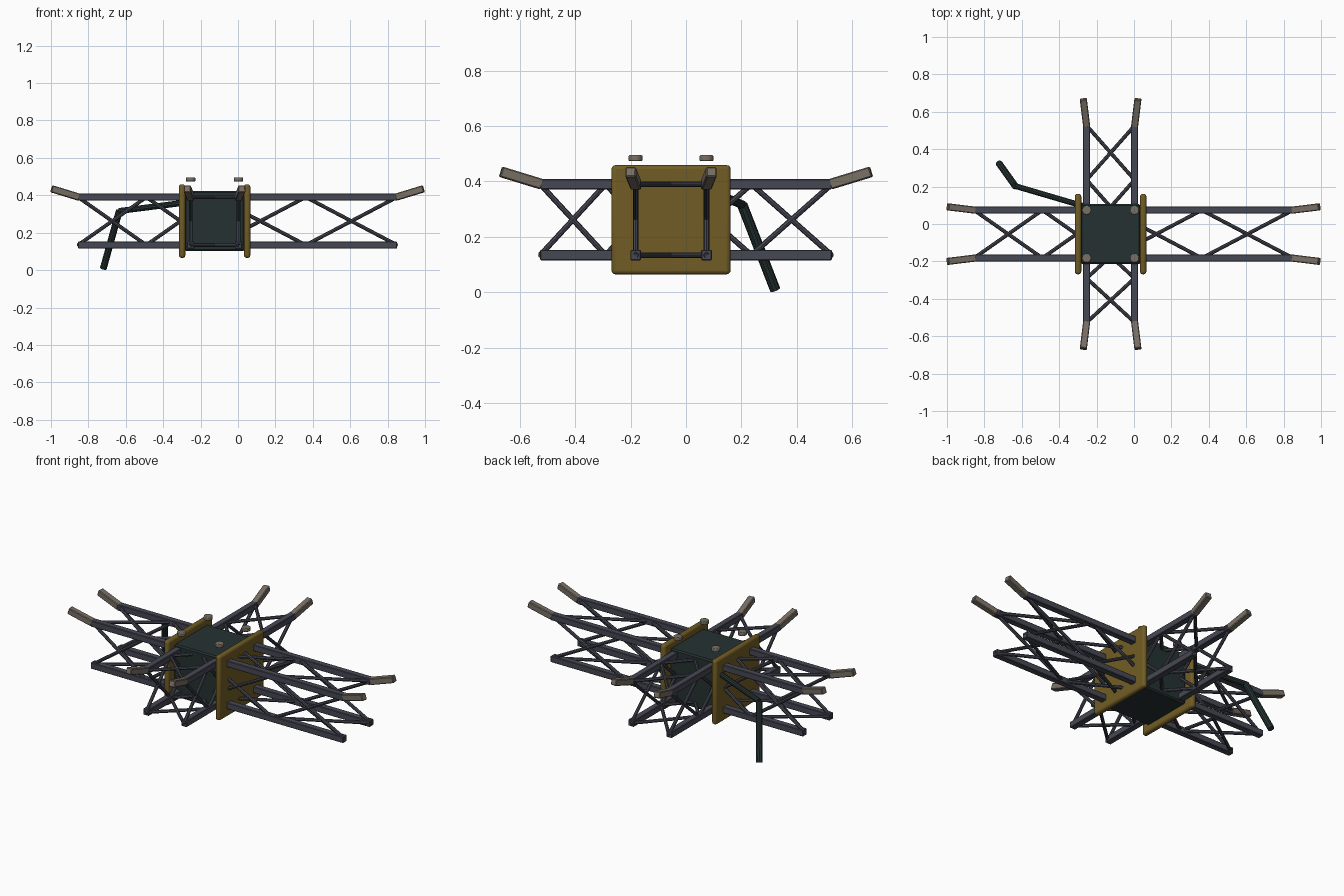
import bpy, bmesh, math
from mathutils import Vector, Matrix

if "Cube" in bpy.data.objects:
    bpy.data.objects.remove(bpy.data.objects["Cube"])

CX, CY, CZ = -0.125, -0.054, 0.262   # hub centre
H = 0.128                            # half spacing of the arm rails


def material(name, rgb):
    m = bpy.data.materials.new(name)
    m.diffuse_color = (*rgb, 1)
    m.use_nodes = True
    m.node_tree.nodes["Principled BSDF"].inputs["Base Color"].default_value = m.diffuse_color
    return m


STEEL = material("steel_grey", (0.062, 0.065, 0.088))
GOLD = material("dull_gold", (0.165, 0.108, 0.018))
DARK = material("dark_green", (0.018, 0.031, 0.031))
BROWN = material("warm_grey", (0.19, 0.16, 0.13))


def finish(bm, name, mat, bevel=0, segments=1, smooth=False):
    me = bpy.data.meshes.new(name)
    bmesh.ops.recalc_face_normals(bm, faces=bm.faces)
    bm.to_mesh(me)
    bm.free()
    me.materials.append(mat)
    ob = bpy.data.objects.new(name, me)
    bpy.context.collection.objects.link(ob)
    if bevel:
        mod = ob.modifiers.new("bevel", 'BEVEL')
        mod.width, mod.segments, mod.limit_method = bevel, segments, 'ANGLE'
    if smooth:
        bpy.context.view_layer.objects.active = ob
        ob.select_set(True)
        bpy.ops.object.shade_smooth_by_angle(angle=math.radians(35))
        ob.select_set(False)
    return ob


def box(bm, centre, size):
    bmesh.ops.create_cube(bm, size=1, matrix=Matrix.Translation(centre) @ Matrix.Diagonal((*size, 1)))


def bar(bm, a, b, width, sides=4):
    """Square bar or round rod from a to b."""
    a, b = Vector(a), Vector(b)
    d = b - a
    m = Matrix.Translation((a + b) / 2) @ d.to_track_quat('Z', 'Y').to_matrix().to_4x4()
    if sides == 4:
        bmesh.ops.create_cube(bm, size=1, matrix=m @ Matrix.Diagonal((width, width, d.length, 1)))
    else:
        bmesh.ops.create_cone(bm, cap_ends=True, segments=sides, radius1=width / 2,
                              radius2=width / 2, depth=d.length, matrix=m)


# Hub box and the two side plates
bm = bmesh.new()
box(bm, (CX, CY, CZ), (0.32, 0.32, 0.32))
finish(bm, "hub_box", DARK, 0.008)
for name, s in (("left_plate", -1), ("right_plate", 1)):
    bm = bmesh.new()
    box(bm, (CX + s * 0.174, CY, CZ), (0.034, 0.43, 0.394))
    finish(bm, name, GOLD, 0.014, 3, True)


def arm(name, axis, sign, length):
    """Truss arm: four rails, crossed braces in two bays, two raised tips."""
    def pt(along, side, up):
        if axis == 'x':
            return Vector((CX + sign * along, CY + side, CZ + up))
        return Vector((CX + side, CY + sign * along, CZ + up))

    corners = [(-H, -H), (H, -H), (H, H), (-H, H)]
    bm = bmesh.new()
    for s, u in corners:
        bar(bm, pt(0, s, u), pt(length, s, u), 0.038)
    finish(bm, name + "_rails", STEEL, 0.003)

    bm = bmesh.new()
    for i in range(4):
        p, q = corners[i], corners[(i + 1) % 4]
        for bay in range(2):
            a, b = bay * length / 2, (bay + 1) * length / 2
            bar(bm, pt(a, *p), pt(b, *q), 0.02, 8)
            bar(bm, pt(a, *q), pt(b, *p), 0.02, 8)
    finish(bm, name + "_braces", STEEL, smooth=True)

    bm = bmesh.new()
    for s in (-1, 1):
        bar(bm, pt(length - 0.005, s * H, H), pt(length + 0.142, s * (H + 0.018), H + 0.045), 0.038)
    finish(bm, name + "_tips", BROWN, 0.004)


arm("right_arm", 'x', 1, 0.975)
arm("left_arm", 'x', -1, 0.73)
arm("back_arm", 'y', 1, 0.58)
arm("front_arm", 'y', -1, 0.472)

# Four small pads hovering over the hub corners
bm = bmesh.new()
for sx in (-1, 1):
    for sy in (-1, 1):
        bmesh.ops.create_cone(bm, cap_ends=True, segments=16, radius1=0.025, radius2=0.025, depth=0.022,
                              matrix=Matrix.Translation((CX + sx * H, CY + sy * H, 0.484)))
finish(bm, "hub_pads", BROWN, 0.004, 2, True)

# Bent leg reaching from the hub to the ground
knee = (-0.635, 0.203, 0.316)
bm = bmesh.new()
bar(bm, (-0.25, 0.09, 0.365), knee, 0.032, 10)
finish(bm, "leg_upper", DARK, smooth=True)
bm = bmesh.new()
bar(bm, knee, (-0.72, 0.322, 0.009), 0.038, 10)
finish(bm, "leg_lower", DARK, smooth=True)
